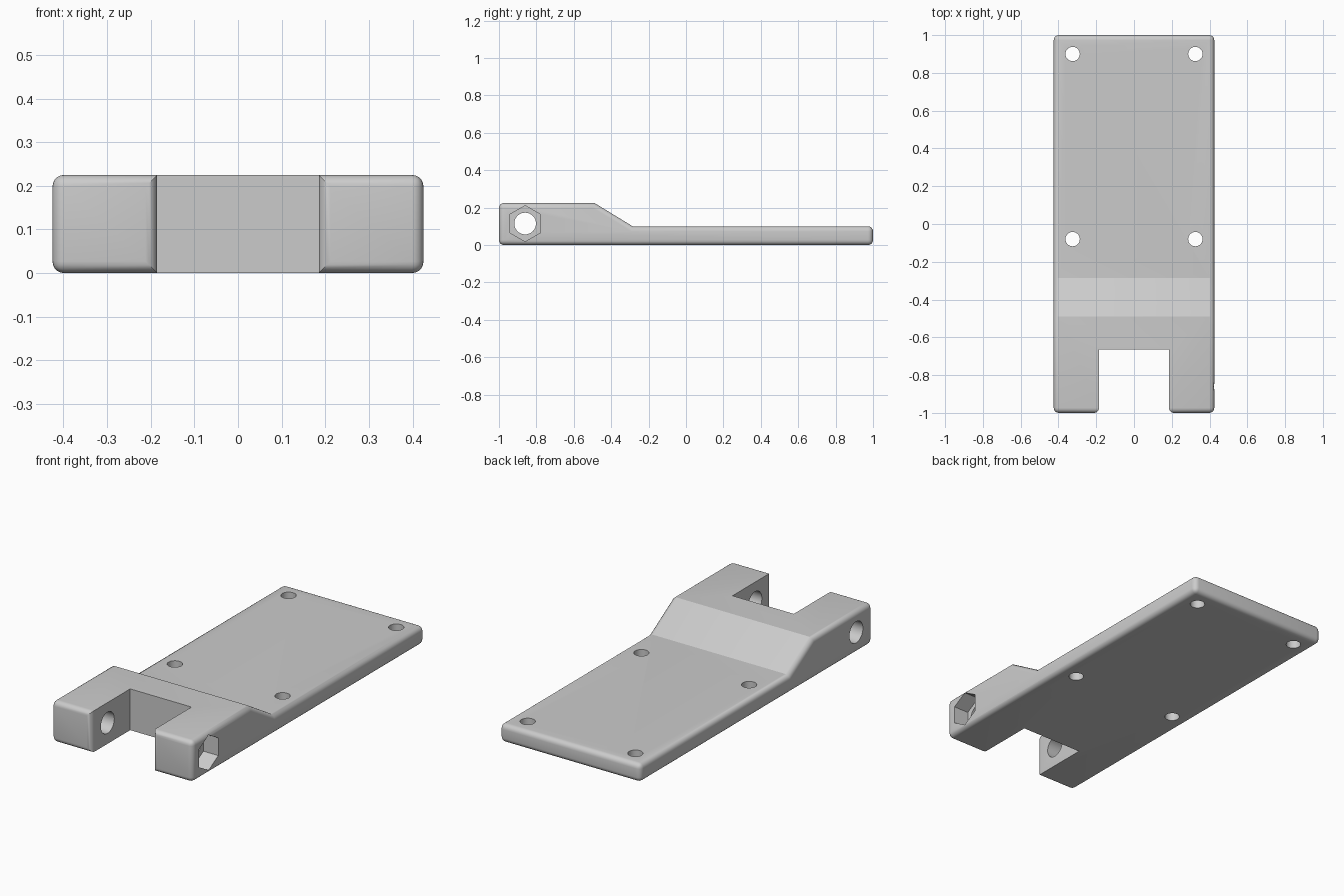
import bpy
import bmesh
from math import pi, radians
from mathutils import Matrix, Vector

if "Cube" in bpy.data.objects:
    bpy.data.objects.remove(bpy.data.objects["Cube"], do_unlink=True)

HALF_WIDTH = 0.425
SLOT_HALF = 0.185
SLOT_END = -0.665
FILLET = 0.027

grey = bpy.data.materials.new("light grey")
grey.use_nodes = True
colour = (0.6, 0.6, 0.6, 1)
grey.diffuse_color = colour
grey.node_tree.nodes["Principled BSDF"].inputs["Base Color"].default_value = colour


def make_object(name, bm):
    bmesh.ops.recalc_face_normals(bm, faces=bm.faces)
    mesh = bpy.data.meshes.new(name)
    bm.to_mesh(mesh)
    bm.free()
    mesh.materials.append(grey)
    obj = bpy.data.objects.new(name, mesh)
    bpy.context.collection.objects.link(obj)
    return obj


def box(name, low, high):
    low, high = Vector(low), Vector(high)
    bm = bmesh.new()
    bmesh.ops.create_cube(bm, size=1)
    bmesh.ops.scale(bm, vec=high - low, verts=bm.verts)
    bmesh.ops.translate(bm, vec=(low + high) / 2, verts=bm.verts)
    return make_object(name, bm)


def rod(name, sides, radius, length, centre, along_x=False):
    turn = Matrix.Rotation(pi / 2, 4, 'Y') @ Matrix.Rotation(pi / 2, 4, 'Z') if along_x else Matrix()
    bm = bmesh.new()
    bmesh.ops.create_cone(bm, cap_ends=True, segments=sides, radius1=radius, radius2=radius,
                          depth=length, matrix=Matrix.Translation(centre) @ turn)
    return make_object(name, bm)


def cut(obj, cutter):
    """Subtract a cutter for good, then discard it."""
    cutter.hide_render = True
    mod = obj.modifiers.new("cut", 'BOOLEAN')
    mod.operation = 'DIFFERENCE'
    mod.solver = 'EXACT'
    mod.object = cutter
    graph = bpy.context.evaluated_depsgraph_get()
    mesh = bpy.data.meshes.new_from_object(obj.evaluated_get(graph))
    obj.modifiers.clear()
    obj.data = mesh
    bpy.data.objects.remove(cutter, do_unlink=True)


# Side profile (y, z) extruded across the width
profile = [(-1, 0), (1, 0), (1, 0.1), (-0.285, 0.1), (-0.49, 0.225), (-1, 0.225)]
bm = bmesh.new()
side = bm.faces.new([bm.verts.new((-HALF_WIDTH, y, z)) for y, z in profile])
grown = bmesh.ops.extrude_face_region(bm, geom=[side])["geom"]
bmesh.ops.translate(bm, vec=(2 * HALF_WIDTH, 0, 0),
                    verts=[v for v in grown if isinstance(v, bmesh.types.BMVert)])
bracket = make_object("mounting_bracket", bm)

# Slot between the two prongs
cut(bracket, box("slot_cutter", (-SLOT_HALF, -1.2, -0.2), (SLOT_HALF, SLOT_END, 0.5)))

# Round the edges of the outer sides, the back and the prong fronts
bm = bmesh.new()
bm.from_mesh(bracket.data)
bmesh.ops.remove_doubles(bm, verts=bm.verts, dist=0.0001)


def is_outer(edge):
    a, b = (v.co for v in edge.verts)
    on_side = min(a.x, b.x) > HALF_WIDTH - 0.01 or max(a.x, b.x) < 0.01 - HALF_WIDTH
    on_end = min(a.y, b.y) > 0.99 or max(a.y, b.y) < -0.99
    return on_side or on_end


bmesh.ops.bevel(bm, geom=[e for e in bm.edges if is_outer(e)], offset=FILLET,
                offset_type='OFFSET', segments=5, profile=0.5, affect='EDGES',
                clamp_overlap=True)
bm.to_mesh(bracket.data)
bm.free()

# Four screw holes through the plate
for x in (-0.325, 0.325):
    for y in (-0.08, 0.9):
        cut(bracket, rod("screw_hole_cutter", 32, 0.038, 1, (x, y, 0)))

# Bolt hole through both prongs, with a hexagonal nut pocket on the left one
PIVOT_Y, PIVOT_Z = -0.86, 0.115
POCKET_DEPTH = 0.09
cut(bracket, rod("bolt_hole_cutter", 40, 0.058, 2, (0, PIVOT_Y, PIVOT_Z), True))
cut(bracket, rod("nut_pocket_cutter", 6, 0.096, 2 * POCKET_DEPTH,
                 (HALF_WIDTH, PIVOT_Y, PIVOT_Z), True))

# Smooth the fillets and hole walls, keep hard corners
bpy.ops.object.select_all(action='DESELECT')
bracket.select_set(True)
bpy.context.view_layer.objects.active = bracket
bpy.ops.object.shade_smooth_by_angle(angle=radians(28))
